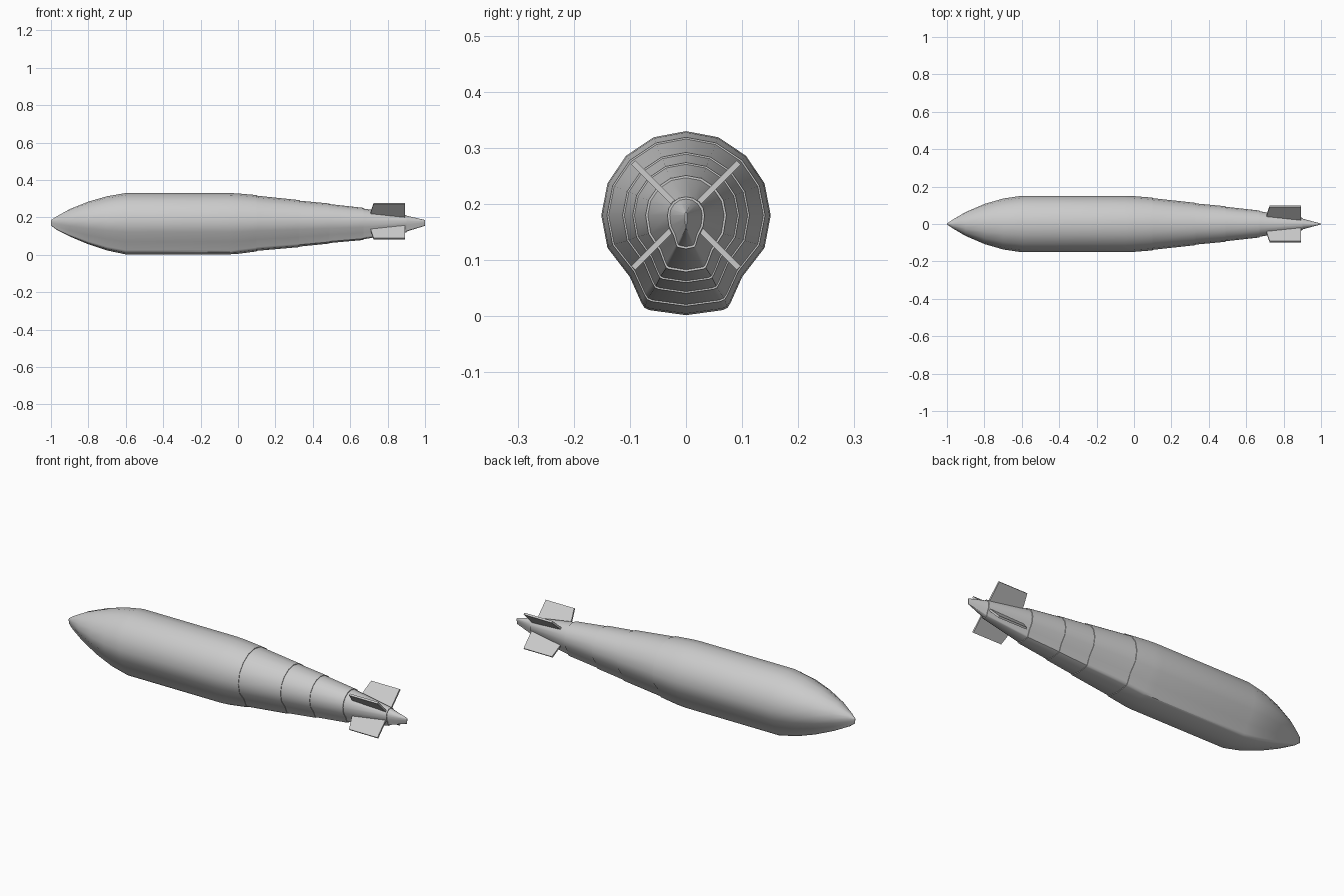
import bpy, bmesh, math
from mathutils import Vector

if "Cube" in bpy.data.objects:
    bpy.data.objects.remove(bpy.data.objects["Cube"])

AXIS_Z = 0.18

# Half cross-section at full size: y, height relative to the axis (top to bottom)
half = [(0, .15), (.058, .139), (.107, .106), (.14, .057), (.151, 0), (.14, -.058),
        (.1, -.11), (.08, -.155), (.074, -.165), (.065, -.169), (0, -.178)]
section = half + [(-y, z) for y, z in reversed(half[1:-1])]

# Stations: x, half width, top z, bottom z (doubled x = stepped panel joint)
stations = [
    (-1.0, .002, .185, .157), (-.97, .023, .205, .134), (-.9, .064, .244, .098),
    (-.8, .107, .284, .056), (-.7, .136, .313, .023), (-.6, .151, .33, .002),
    (-.05, .151, .33, .002), (.0, .149, .328, .005),
    (.1, .141, .319, .018), (.1, .138, .316, .021),
    (.33, .113, .292, .041), (.33, .110, .289, .044),
    (.49, .095, .274, .060), (.49, .092, .271, .063),
    (.67, .072, .251, .079), (.67, .068, .247, .083),
    (.9, .033, .213, .120), (.9, .029, .209, .124),
    (1.0, .002, .186, .155)]


def finish(bm, name, angle=35):
    bmesh.ops.recalc_face_normals(bm, faces=bm.faces)
    mesh = bpy.data.meshes.new(name)
    bm.to_mesh(mesh)
    bm.free()
    obj = bpy.data.objects.new(name, mesh)
    bpy.context.collection.objects.link(obj)
    bpy.ops.object.select_all(action='DESELECT')
    obj.select_set(True)
    bpy.context.view_layer.objects.active = obj
    bpy.ops.object.shade_smooth_by_angle(angle=math.radians(angle))
    return obj


# Lofted hull with keel
bm = bmesh.new()
rings = []
for x, w, top, bottom in stations:
    up, down = (top - AXIS_Z) / .15, (AXIS_Z - bottom) / .178
    rings.append([bm.verts.new((x, y * w / .151, AXIS_Z + z * (up if z > 0 else down)))
                  for y, z in section])
n = len(section)
for a, b in zip(rings, rings[1:]):
    for i in range(n):
        j = (i + 1) % n
        bm.faces.new((a[i], a[j], b[j], b[i]))
bm.faces.new(rings[0])
bm.faces.new(rings[-1])
finish(bm, "hull")

# Four diagonal tail fins: profile in x and radial distance
fin_profile = [(.705, .03), (.711, .075), (.725, .133), (.893, .133), (.893, .025)]
THICK = .005
for k, name in enumerate(("upper_back", "upper_front", "lower_front", "lower_back")):
    a = math.radians(45 + 90 * k)
    out = Vector((0, math.cos(a), math.sin(a)))
    side = Vector((0, -math.sin(a), math.cos(a)))
    bm = bmesh.new()
    face = bm.faces.new([bm.verts.new(Vector((x, 0, AXIS_Z)) + out * r - side * THICK)
                         for x, r in fin_profile])
    new = bmesh.ops.extrude_face_region(bm, geom=[face])["geom"]
    bmesh.ops.translate(bm, vec=side * THICK * 2,
                        verts=[g for g in new if isinstance(g, bmesh.types.BMVert)])
    finish(bm, name + "_fin")
